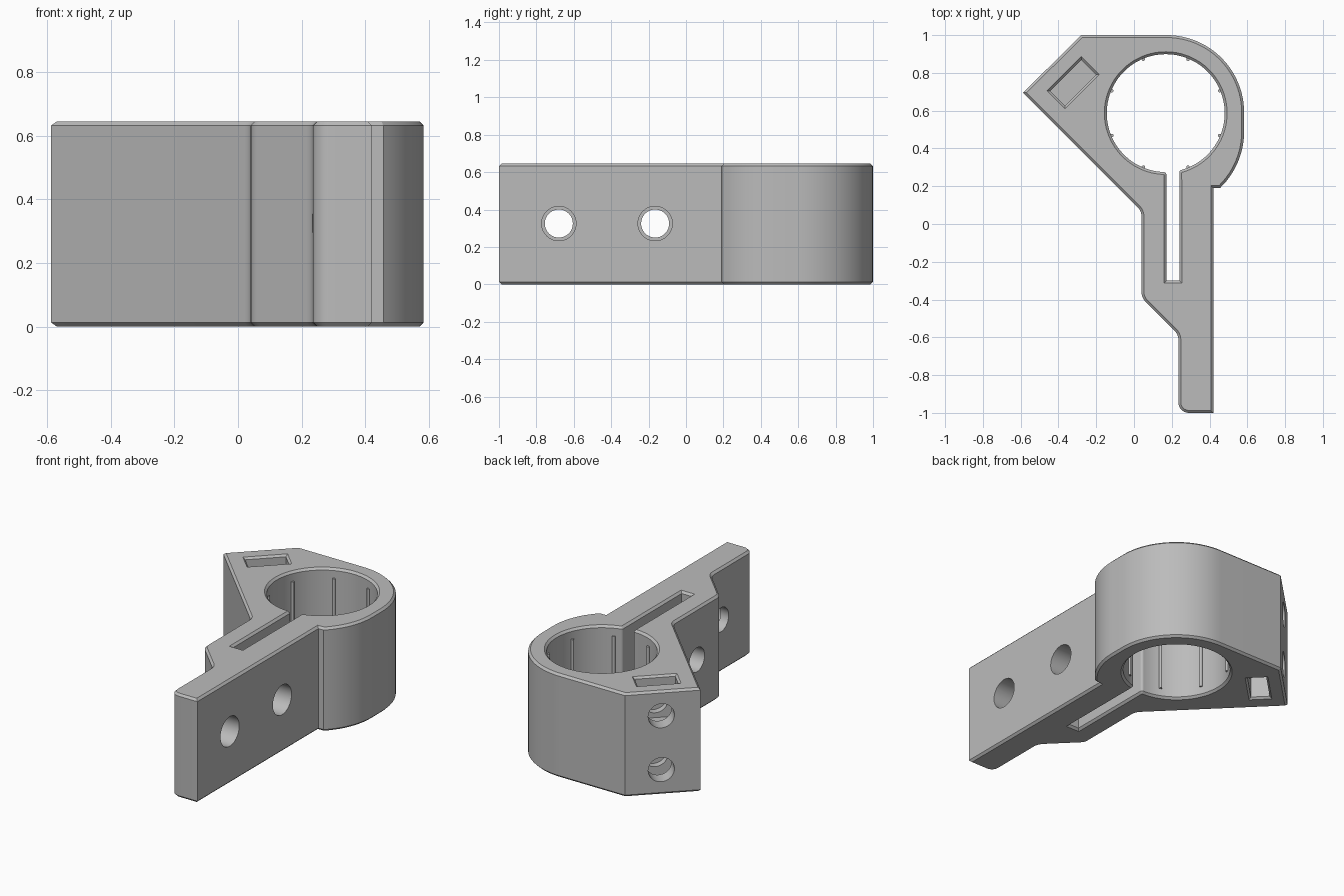
import bpy, bmesh, math
from mathutils import Vector

HEIGHT, CHAMFER = 0.645, 0.013
RING = Vector((0.168, 0.587))
BORE = 0.312

if "Cube" in bpy.data.objects:
    bpy.data.objects.remove(bpy.data.objects["Cube"], do_unlink=True)

grey = bpy.data.materials.new("grey plastic")
grey.use_nodes = True
grey.diffuse_color = (0.5, 0.5, 0.5, 1)
grey.node_tree.nodes["Principled BSDF"].inputs["Base Color"].default_value = (0.5, 0.5, 0.5, 1)


def make_object(name, bm):
    bmesh.ops.recalc_face_normals(bm, faces=bm.faces)
    mesh = bpy.data.meshes.new(name)
    bm.to_mesh(mesh)
    bm.free()
    obj = bpy.data.objects.new(name, mesh)
    bpy.context.collection.objects.link(obj)
    mesh.materials.append(grey)
    return obj


def arc(centre, radius, start, end, steps):
    angles = [math.radians(start + (end - start) * i / steps) for i in range(steps + 1)]
    return [(centre[0] + radius * math.cos(a), centre[1] + radius * math.sin(a), 0) for a in angles]


def fillet(corners):
    """Round each (x, y, radius) corner of a closed outline."""
    out = []
    for i, (x, y, r) in enumerate(corners):
        p = Vector((x, y))
        if r == 0:
            out.append(p)
            continue
        a = (Vector(corners[i - 1][:2]) - p).normalized()
        b = (Vector(corners[(i + 1) % len(corners)][:2]) - p).normalized()
        half = a.angle(b) / 2
        centre = p + (a + b).normalized() * r / math.sin(half)
        first = p + a * r / math.tan(half) - centre
        last = p + b * r / math.tan(half) - centre
        steps = 24 if r > 0.2 else 6
        sweep = math.pi - 2 * half
        for k in range(steps + 1):
            t = k / steps
            v = (first * math.sin((1 - t) * sweep) + last * math.sin(t * sweep)) / math.sin(sweep)
            out.append(centre + v)
    return out


def inset(loop, d):
    """Move an outline to its left by d with mitred corners."""
    out = []
    for i, p in enumerate(loop):
        a = (p - loop[i - 1]).normalized()
        b = (loop[(i + 1) % len(loop)] - p).normalized()
        na, nb = Vector((-a.y, a.x)), Vector((-b.y, b.x))
        out.append(p + (na + nb) * d / (1 + na.dot(nb)))
    return out


def loft(name, loops, levels):
    """Solid through (z, inset) levels, capped at both ends."""
    bm = bmesh.new()
    end_edges = [[], []]
    for loop in loops:
        rows = [[bm.verts.new((p.x, p.y, z)) for p in inset(loop, d)] for z, d in levels]
        n = len(loop)
        for low, high in zip(rows, rows[1:]):
            for i in range(n):
                j = (i + 1) % n
                bm.faces.new((low[i], low[j], high[j], high[i]))
        for edges, row in zip(end_edges, (rows[0], rows[-1])):
            edges += [bm.edges.get((row[i], row[(i + 1) % n])) for i in range(n)]
    for edges in end_edges:
        bmesh.ops.triangle_fill(bm, use_beauty=True, edges=edges)
    return make_object(name, bm)


def cylinder(name, start, end, radius):
    start, end = Vector(start), Vector(end)
    bm = bmesh.new()
    bmesh.ops.create_cone(bm, cap_ends=True, segments=40, radius1=radius, radius2=radius,
                          depth=(end - start).length)
    turn = (end - start).to_track_quat("Z", "Y").to_matrix().to_4x4()
    bmesh.ops.transform(bm, matrix=turn, verts=bm.verts)
    bmesh.ops.translate(bm, vec=(start + end) / 2, verts=bm.verts)
    return make_object(name, bm)


# Clamp body: outer outline with ring, nut block and mounting arm
outer = fillet([
    (0.42, -1, 0), (0.42, 0.19, 0),
    *arc((RING.x, 0.49), 0.415, -46, 0, 14),
    (0.583, 1, 0.41), (-0.28, 1, 0), (-0.587, 0.695, 0),
    (0.04, 0.068, 0.07), (0.04, -0.39, 0.07), (0.235, -0.585, 0.07), (0.235, -1, 0.055),
])

# Bore joined to the clamping slot, clockwise
keyhole = fillet([
    (0.172, -0.3, 0),
    *[(x, y, 0.015 if i in (0, 96) else 0)
      for i, (x, y, _) in enumerate(arc(RING, BORE, -89.3, -436.7, 96))],
    (0.24, -0.3, 0),
])
body = loft("clamp_body", [outer, keyhole], [
    (0, CHAMFER), (CHAMFER, 0), (HEIGHT - CHAMFER, 0), (HEIGHT, CHAMFER)])

# Cross bolt holes through the arm, wider on the outer side
cutters = []
for y, head_x in ((-0.68, 0.29), (-0.165, 0.21)):
    cutters.append(cylinder("bolt_hole_cutter", (-0.1, y, 0.325), (0.6, y, 0.325), 0.075))
    cutters.append(cylinder("bolt_head_cutter", (head_x, y, 0.325), (0.6, y, 0.325), 0.092))

# Nut pockets from top and bottom, with screw holes in the slanted face
inward = Vector((1, -1)).normalized()
along = Vector((1, 1)).normalized()
centre = Vector((-0.322, 0.748))
pocket = [centre + along * s * 0.128 + inward * t * 0.067
          for s, t in ((-1, 1), (1, 1), (1, -1), (-1, -1))]
for mirrored in (False, True):
    levels = [(0.385, 0.012), (HEIGHT - 0.012, 0.012), (HEIGHT + 0.02, -0.02)]
    hole_z = 0.49
    if mirrored:
        levels = [(HEIGHT - z, d) for z, d in reversed(levels)]
        hole_z = HEIGHT - hole_z
    cutters.append(loft("nut_pocket_cutter", [pocket], levels))
    a, b = centre - inward * 0.3, centre + inward * 0.1
    cutters.append(cylinder("screw_hole_cutter", (*a, hole_z), (*b, hole_z), 0.075))

bpy.context.view_layer.objects.active = body
for cutter in cutters:
    cut = body.modifiers.new("cut", "BOOLEAN")
    cut.operation = "DIFFERENCE"
    cut.solver = "EXACT"
    cut.object = cutter
    bpy.ops.object.modifier_apply(modifier=cut.name)
    bpy.data.objects.remove(cutter, do_unlink=True)

# Thin grip ribs inside the bore
ribs = []
for k in range(8):
    angle = math.radians(22.5 + 45 * k)
    x, y = RING + Vector((math.cos(angle), math.sin(angle))) * (BORE - 0.003)
    ribs.append(cylinder("grip_rib", (x, y, 0.06), (x, y, HEIGHT - 0.06), 0.009))

# Smooth the curved walls and keep the edges sharp
bpy.ops.object.select_all(action="DESELECT")
for obj in [body, *ribs]:
    obj.select_set(True)
bpy.ops.object.shade_smooth_by_angle(angle=math.radians(25))
